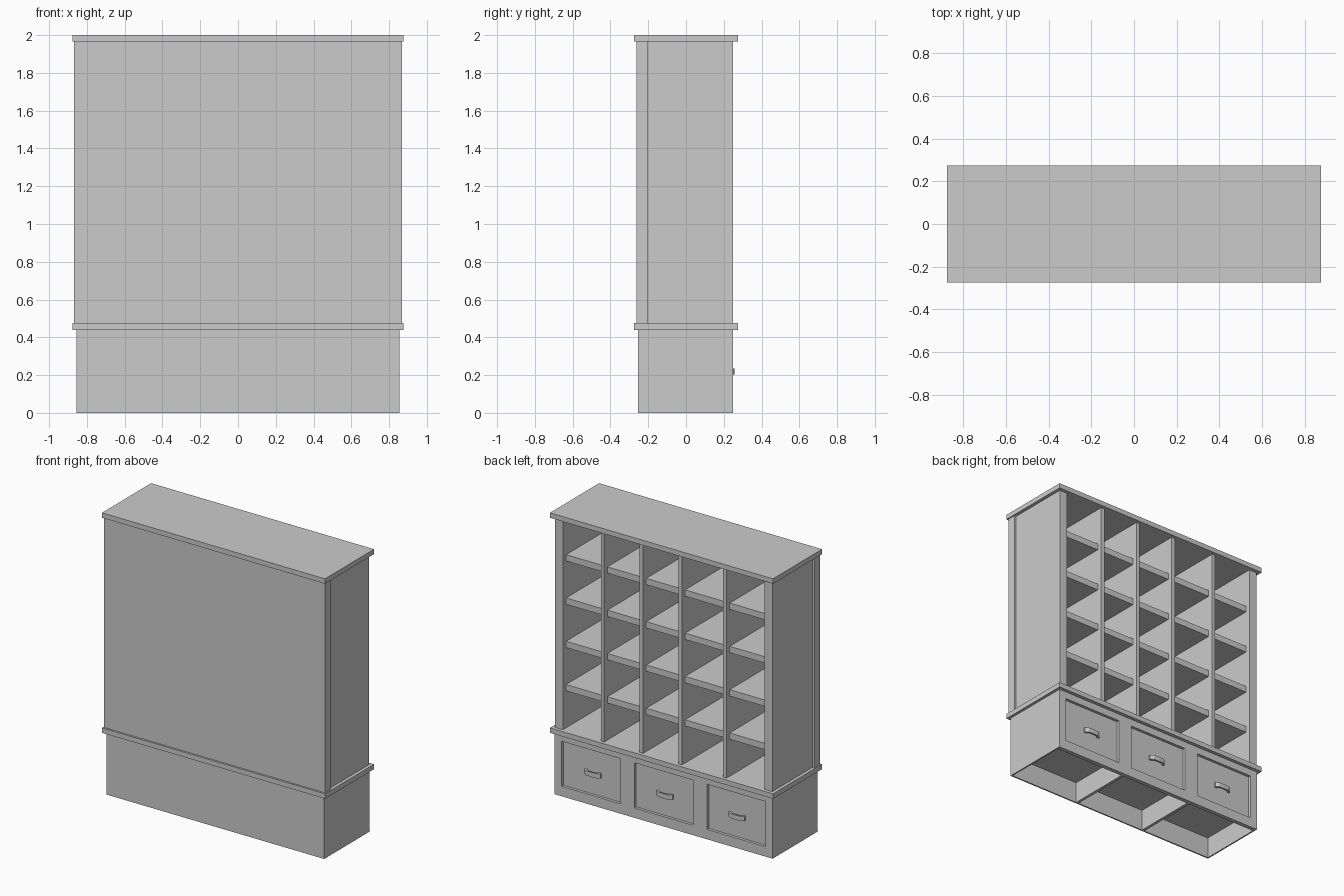
import bpy, bmesh

if "Cube" in bpy.data.objects:
    bpy.data.objects.remove(bpy.data.objects["Cube"])


def box(name, x0, x1, y0, y1, z0, z1):
    bm = bmesh.new()
    bmesh.ops.create_cube(bm, size=1)
    for v in bm.verts:
        v.co = ((x0 + x1) / 2 + v.co.x * (x1 - x0),
                (y0 + y1) / 2 + v.co.y * (y1 - y0),
                (z0 + z1) / 2 + v.co.z * (z1 - z0))
    return finish(name, bm)


def finish(name, bm):
    me = bpy.data.meshes.new(name)
    bm.to_mesh(me)
    bm.free()
    ob = bpy.data.objects.new(name, me)
    bpy.context.collection.objects.link(ob)
    return ob


def extrude_z(name, pts, z0, z1):
    bm = bmesh.new()
    face = bm.faces.new([bm.verts.new((x, y, z0)) for x, y in pts])
    ext = bmesh.ops.extrude_face_region(bm, geom=[face])
    verts = [g for g in ext["geom"] if isinstance(g, bmesh.types.BMVert)]
    bmesh.ops.translate(bm, verts=verts, vec=(0, 0, z1 - z0))
    bmesh.ops.recalc_face_normals(bm, faces=bm.faces)
    return finish(name, bm)


# Overhanging slabs
box("top_slab", -.875, .875, -.275, .275, 1.965, 2.0)
box("middle_slab", -.875, .875, -.275, .275, .44, .475)

# Upper case: back, sides, dividers and shelves (open towards +y)
FLOOR, CEIL = .475, 1.965
box("back_panel", -.867, .867, -.262, -.2, FLOOR, CEIL)
for s, side in ((1, "right"), (-1, "left")):
    box("case_side_" + side, min(s * .79, s * .852), max(s * .79, s * .852),
        -.2, .25, FLOOR, CEIL)
dividers = [-.48, -.13, .175, .48]
for x in dividers:
    box("divider", x - .0135, x + .0135, -.2, .25, FLOOR, CEIL)
lefts = [-.79] + [x + .0135 for x in dividers]
rights = [x - .0135 for x in dividers] + [.79]
for x0, x1 in zip(lefts, rights):
    for k in range(1, 5):
        top = FLOOR + .307 * k
        box("shelf", x0, x1, -.2, .215, top - .045, top)

# Base: filled drawer block above a hollow plinth
box("drawer_block", -.845, .845, -.245, .23, .15, .44)
box("base_back", -.855, .855, -.255, -.245, 0, .44)
for s, side in ((1, "right"), (-1, "left")):
    box("base_side_" + side, min(s * .845, s * .855), max(s * .845, s * .855),
        -.245, .23, 0, .44)
    box("base_divider_" + side, s * .285 - .01, s * .285 + .01, -.245, .22, 0, .15)
box("plinth_lining", -.845, .845, .22, .23, 0, .15)

# Face frame around the three recessed drawer fronts
box("frame_bottom_rail", -.855, .855, .23, .25, 0, .07)
box("frame_top_rail", -.855, .855, .23, .25, .39, .44)
for x0, x1 in ((-.855, -.8), (-.34, -.23), (.23, .34), (.8, .855)):
    box("frame_stile", x0, x1, .23, .25, .07, .39)

# Arched pull handles
half = [(.063, .23), (.063, .241), (.04, .256), (0, .258)]
inner = [(.048, .23), (.032, .246), (0, .248)]
for cx in (-.565, 0, .565):
    pts = (half + [(-x, y) for x, y in half[-2::-1]]
           + [(-x, y) for x, y in inner] + [(x, y) for x, y in inner[-2::-1]])
    extrude_z("drawer_handle", [(cx + x, y) for x, y in pts], .203, .236)
